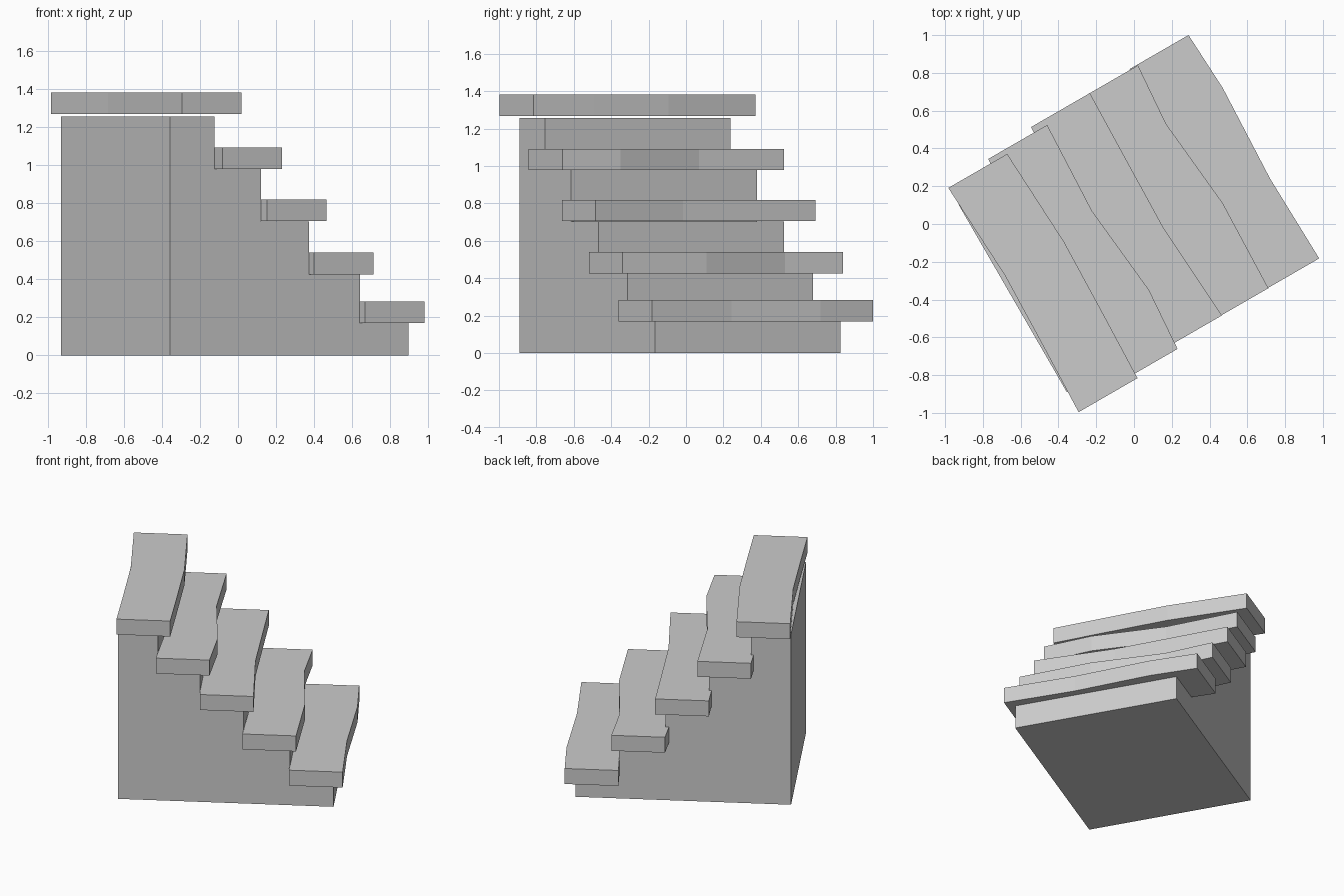
import bpy, bmesh
from math import cos, sin, radians

if "Cube" in bpy.data.objects:
    bpy.data.objects.remove(bpy.data.objects["Cube"])

ANGLE = radians(30)      # whole staircase is turned about z


def to_world(u, v, z):
    return (u * cos(ANGLE) - v * sin(ANGLE), u * sin(ANGLE) + v * cos(ANGLE), z)


def prism(name, points, offset):
    """Solid made by sweeping a closed (u, v, z) outline along an offset."""
    bm = bmesh.new()
    a = [bm.verts.new(to_world(*p)) for p in points]
    b = [bm.verts.new(to_world(*(c + d for c, d in zip(p, offset)))) for p in points]
    n = len(points)
    bm.faces.new(a)
    bm.faces.new(b[::-1])
    for i in range(n):
        j = (i + 1) % n
        bm.faces.new((a[j], a[i], b[i], b[j]))
    bmesh.ops.recalc_face_normals(bm, faces=bm.faces)
    mesh = bpy.data.meshes.new(name)
    bm.to_mesh(mesh)
    bm.free()
    ob = bpy.data.objects.new(name, mesh)
    bpy.context.collection.objects.link(ob)
    return ob


# Stepped support block
risers = [0.692, 0.40, 0.09, -0.202, -0.484]
tops = [0.17, 0.425, 0.703, 0.978, 1.256]
BACK, SIDE = -0.753, -0.592
profile = [(BACK, SIDE, 0), (risers[0], SIDE, 0)]
for i, (u, z) in enumerate(zip(risers, tops)):
    profile.append((u, SIDE, z))
    profile.append((risers[i + 1] if i < 4 else BACK, SIDE, z))
prism("stair_block", profile, (0, 1.146, 0))

# Crooked treads: front edge as (u, v) points, and underside height
treads = [
    (0.170, [(0.750, 0.722), (0.767, 0.388), (0.744, -0.15), (0.758, -0.648)]),
    (0.425, [(0.438, 0.717), (0.412, 0.374), (0.462, -0.14), (0.446, -0.65)]),
    (0.705, [(0.144, 0.717), (0.134, 0.30), (0.125, -0.09), (0.161, -0.652)]),
    (0.978, [(-0.136, 0.684), (-0.158, 0.171), (-0.106, -0.342), (-0.131, -0.688)]),
    (1.268, [(-0.396, 0.657), (-0.368, 0.103), (-0.380, -0.35), (-0.392, -0.716)]),
]
DEPTH, THICK = 0.36, 0.114
for i, (z, front) in enumerate(treads):
    outline = [(u, v, z) for u, v in front]
    outline += [(u - DEPTH, v, z) for u, v in reversed(front)]
    prism(f"tread_{i + 1}", outline, (0, 0, THICK))
